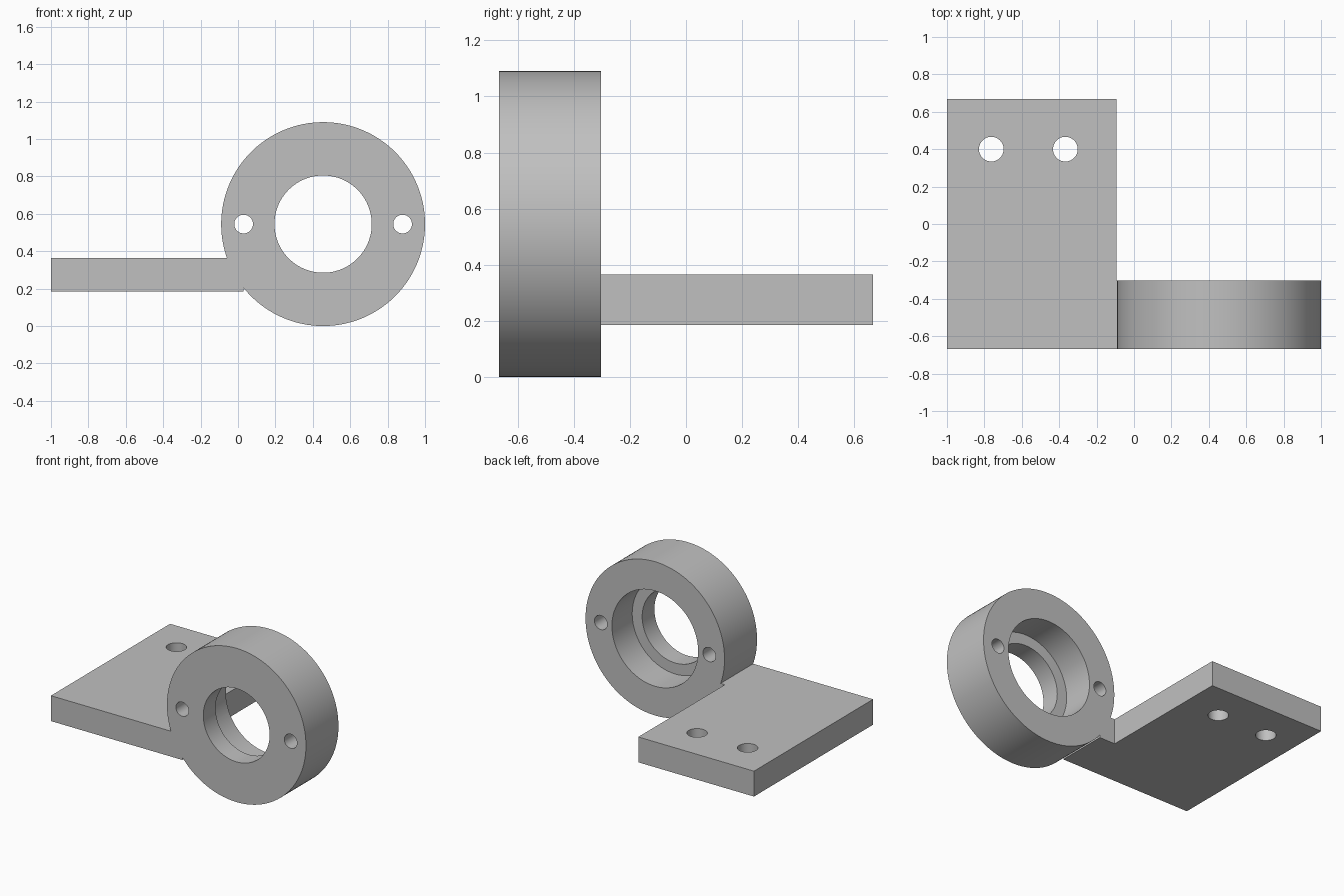
import bpy, bmesh, math
from mathutils import Matrix, Vector

default = bpy.data.objects.get("Cube")
if default:
    bpy.data.objects.remove(default, do_unlink=True)

grey = bpy.data.materials.new("plain grey")
grey.use_nodes = True
grey.diffuse_color = (0.53, 0.53, 0.53, 1)
grey.node_tree.nodes["Principled BSDF"].inputs["Base Color"].default_value = grey.diffuse_color

FRONT, REAR, BACK = -0.667, -0.303, 0.667   # depth of the ring and plate
SHELF = -0.53                               # floor of the bearing seat
RING_X, RING_Z, RING_R = 0.455, 0.545, 0.545
PLATE_LOW, PLATE_TOP = 0.185, 0.365


def finish(name, bm):
    bmesh.ops.recalc_face_normals(bm, faces=bm.faces)
    mesh = bpy.data.meshes.new(name)
    bm.to_mesh(mesh)
    bm.free()
    mesh.materials.append(grey)
    obj = bpy.data.objects.new(name, mesh)
    bpy.context.collection.objects.link(obj)
    return obj


def rod(name, start, end, radius, sides=64):
    """Cylinder running from start to end."""
    start, end = Vector(start), Vector(end)
    axis = end - start
    turn = Vector((0, 0, 1)).rotation_difference(axis).to_matrix().to_4x4()
    bm = bmesh.new()
    bmesh.ops.create_cone(bm, cap_ends=True, segments=sides, radius1=radius,
                          radius2=radius, depth=axis.length,
                          matrix=Matrix.Translation((start + end) / 2) @ turn)
    return finish(name, bm)


def combine(target, tool, operation):
    """Apply a boolean and drop the tool."""
    tool.hide_render = True
    mod = target.modifiers.new(operation.lower(), "BOOLEAN")
    mod.operation, mod.solver, mod.object = operation, "EXACT", tool
    bpy.context.view_layer.objects.active = target
    bpy.ops.object.modifier_apply(modifier=mod.name)
    bpy.data.objects.remove(tool, do_unlink=True)


# Mounting plate with a short tab reaching into the ring
outline = [(-1, FRONT), (0.03, FRONT), (0.03, REAR),
           (-0.093, REAR), (-0.093, BACK), (-1, BACK)]
bm = bmesh.new()
base = bm.faces.new([bm.verts.new((x, y, PLATE_LOW)) for x, y in outline])
grown = bmesh.ops.extrude_face_region(bm, geom=[base])["geom"]
bmesh.ops.translate(bm, vec=(0, 0, PLATE_TOP - PLATE_LOW),
                    verts=[g for g in grown if isinstance(g, bmesh.types.BMVert)])
bracket = finish("ring_bracket", bm)

# Ring housing
combine(bracket, rod("ring", (RING_X, FRONT, RING_Z), (RING_X, REAR, RING_Z),
                     RING_R, 128), "UNION")


def bore(name, x, radius, y0=FRONT - 0.1, y1=REAR + 0.1, sides=48):
    combine(bracket, rod(name, (x, y0, RING_Z), (x, y1, RING_Z), radius, sides),
            "DIFFERENCE")


# Through bore, wider rear seat and side screw holes
bore("through_bore", RING_X, 0.26, sides=96)
bore("rear_seat", RING_X, 0.338, y0=SHELF, sides=96)
for side in (-1, 1):
    bore("screw_hole", RING_X + side * 0.425, 0.05)

# Plate mounting holes
for x in (-0.763, -0.367):
    combine(bracket, rod("plate_hole", (x, 0.4, 0), (x, 0.4, 0.6), 0.066, 48),
            "DIFFERENCE")

bpy.ops.object.select_all(action="DESELECT")
bracket.select_set(True)
bpy.context.view_layer.objects.active = bracket
bpy.ops.object.shade_smooth_by_angle(angle=math.radians(30))
